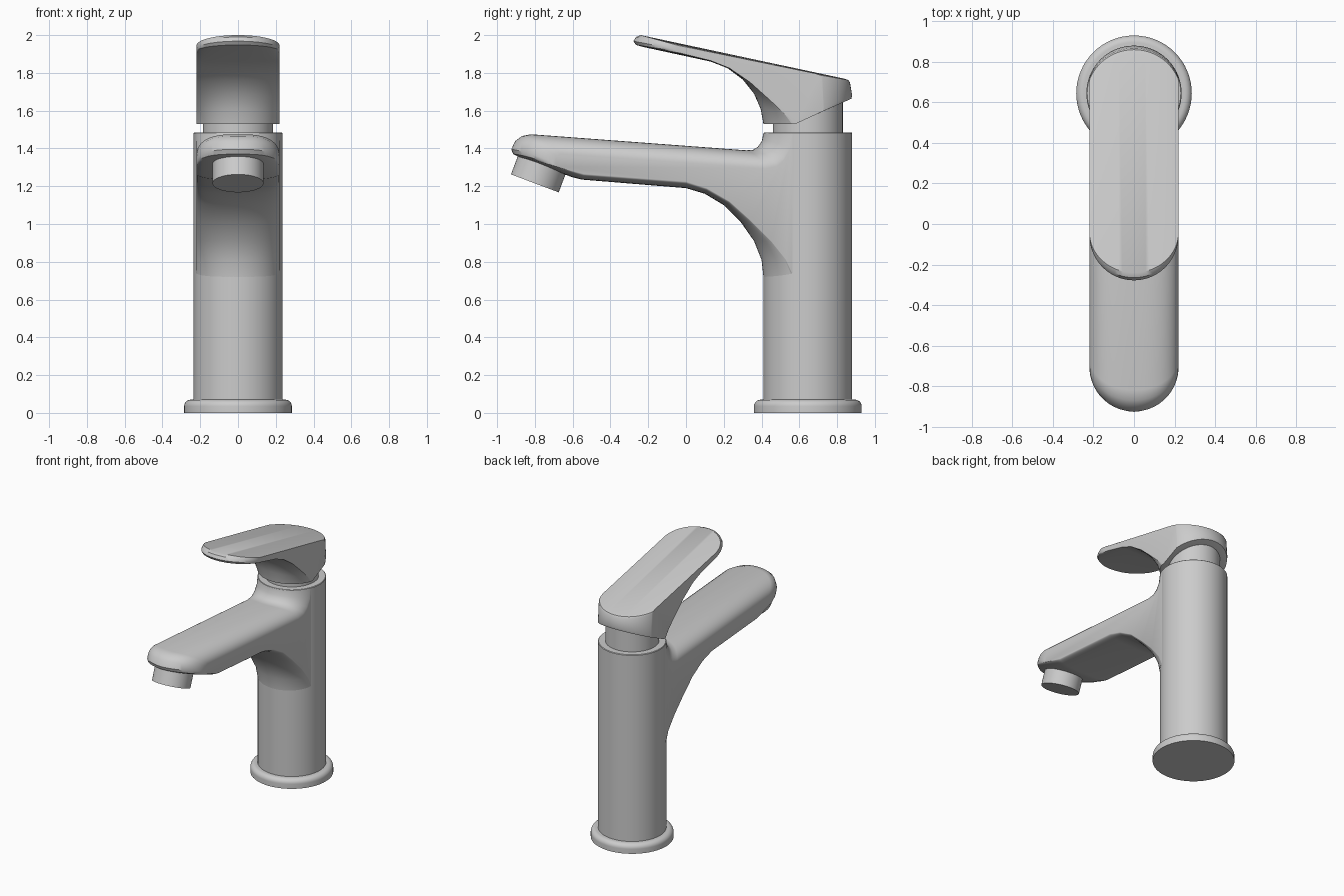
import bpy, bmesh, math
from mathutils import Matrix

if "Cube" in bpy.data.objects:
    bpy.data.objects.remove(bpy.data.objects["Cube"])

AXIS_Y = 0.645      # column centre line
R = 0.235           # column radius
W = 0.22            # half width of spout and lever


def finish(name, bm, angle=35):
    bmesh.ops.recalc_face_normals(bm, faces=bm.faces)
    me = bpy.data.meshes.new(name)
    bm.to_mesh(me)
    bm.free()
    ob = bpy.data.objects.new(name, me)
    bpy.context.collection.objects.link(ob)
    bpy.ops.object.select_all(action='DESELECT')
    ob.select_set(True)
    bpy.context.view_layer.objects.active = ob
    bpy.ops.object.shade_smooth_by_angle(angle=math.radians(angle))
    return ob


def lathe(name, profile, matrix, n=64):
    """Closed solid of revolution from (radius, height) points."""
    bm = bmesh.new()
    rings = [[bm.verts.new((r * math.cos(i * math.tau / n), r * math.sin(i * math.tau / n), z))
              for i in range(n)] for r, z in profile]
    for a, b in zip(rings, rings[1:]):
        for i in range(n):
            j = (i + 1) % n
            bm.faces.new((a[i], a[j], b[j], b[i]))
    bm.faces.new(rings[0])
    bm.faces.new(rings[-1])
    bm.transform(matrix)
    return finish(name, bm)


def arc_fraction(x, radius):
    """0 on the centre line, 1 at the side, following a circle in plan."""
    drop = lambda v: radius - math.sqrt(max(radius * radius - v * v, 0))
    return drop(x) / drop(W)


def sliced(name, profile, slide, n=36):
    """Skin side profiles across x; each point is (y, z) at centre and (y, z) at the side."""
    bm = bmesh.new()
    slices = []
    for i in range(n + 1):
        x = W * math.sin(math.pi * (i / n - 0.5))
        ring = []
        for y, z, ys, zs in profile:
            f = arc_fraction(x, W if y < 0 else R)
            g = f if slide else 1 - math.sqrt(max(1 - (abs(x) / W) ** 3, 0))
            ring.append(bm.verts.new((x, y + (ys - y) * f, z + (zs - z) * g)))
        slices.append(ring)
    m = len(profile)
    for a, b in zip(slices, slices[1:]):
        for k in range(m):
            j = (k + 1) % m
            bm.faces.new((a[k], a[j], b[j], b[k]))
    bm.faces.new(slices[0])
    bm.faces.new(slices[-1])
    return finish(name, bm)


column = Matrix.Translation((0, AXIS_Y, 0))

# Base flange with rounded rim
rim = [(0.25 + 0.035 * math.cos(t), 0.035 + 0.035 * math.sin(t))
       for t in [k * math.pi / 16 for k in range(9)]]
lathe("base_flange", [(0.285, 0)] + rim, column)

# Column and cartridge neck
lathe("column", [(R, 0.03), (R, 1.481), (R - 0.004, 1.485)], column)
lathe("neck", [(0.185, 1.47), (0.185, 1.655)], column)

# Spout flowing out of the column
sliced("spout", [
    (-0.82, 1.475, -0.66, 1.37), (-0.87, 1.465, -0.69, 1.36),
    (-0.905, 1.438, -0.70, 1.345), (-0.925, 1.395, -0.705, 1.33),
    (-0.915, 1.37, -0.70, 1.315), (-0.88, 1.352, -0.69, 1.305),
    (-0.60, 1.247, -0.58, 1.275), (-0.55, 1.235, -0.54, 1.265),
    (0.0, 1.19, 0.0, 1.225), (0.10, 1.16, 0.11, 1.19),
    (0.20, 1.10, 0.23, 1.12), (0.29, 1.01, 0.34, 1.02),
    (0.36, 0.91, 0.45, 0.91), (0.40, 0.81, 0.53, 0.81),
    (0.41, 0.72, 0.562, 0.74), (0.60, 0.72, 0.60, 0.74),
    (0.60, 1.483, 0.60, 1.483), (0.41, 1.483, 0.562, 1.483),
    (0.402, 1.44, 0.55, 1.40), (0.38, 1.408, 0.52, 1.34),
    (0.355, 1.393, 0.48, 1.305), (0.32, 1.39, 0.42, 1.293)], False)

# Outlet nozzle, square to the sloping underside of the spout tip
lathe("outlet_nozzle", [(0.135, -0.08), (0.135, 0.08)],
      Matrix.Translation((0, -0.772, 1.29)) @ Matrix.Rotation(-0.36, 4, 'X'))

# Lever handle with its collar
sliced("lever_handle", [
    (-0.24, 2.0, -0.04, 1.945), (-0.265, 1.99, -0.05, 1.935),
    (-0.278, 1.968, -0.055, 1.925), (-0.265, 1.948, -0.05, 1.915),
    (-0.23, 1.938, -0.03, 1.905), (0.13, 1.86, 0.13, 1.865),
    (0.22, 1.825, 0.23, 1.825), (0.30, 1.765, 0.34, 1.75),
    (0.36, 1.69, 0.44, 1.66), (0.395, 1.61, 0.52, 1.585),
    (0.41, 1.53, 0.562, 1.53), (0.575, 1.53, 0.58, 1.53),
    (0.875, 1.663, 0.725, 1.597), (0.88, 1.68, 0.728, 1.615),
    (0.868, 1.75, 0.72, 1.775), (0.86, 1.762, 0.71, 1.788),
    (0.84, 1.769, 0.68, 1.798)], True)
